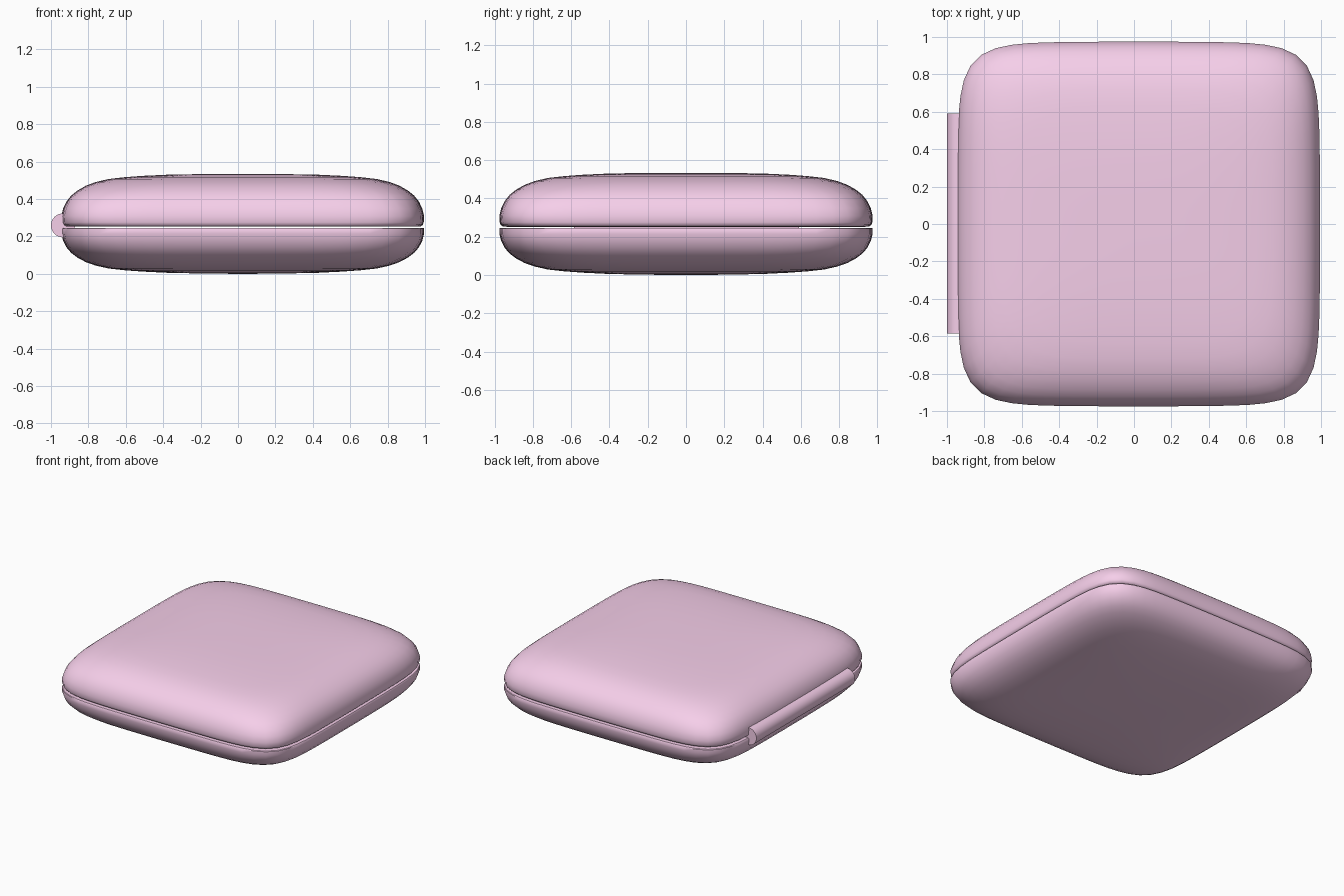
import bpy, bmesh, math

if "Cube" in bpy.data.objects:
    bpy.data.objects.remove(bpy.data.objects["Cube"])

pink = bpy.data.materials.new("pink_plastic")
pink.diffuse_color = (0.92, 0.62, 0.82, 1)
pink.use_nodes = True
pink.node_tree.nodes["Principled BSDF"].inputs["Base Color"].default_value = pink.diffuse_color

SEG = 96
CX, HX, HY = 0.025, 0.97, 0.975   # plan centre and half sizes


def finish(name, bm, angle=40):
    bmesh.ops.recalc_face_normals(bm, faces=bm.faces)
    me = bpy.data.meshes.new(name)
    bm.to_mesh(me)
    bm.free()
    ob = bpy.data.objects.new(name, me)
    bpy.context.collection.objects.link(ob)
    me.materials.append(pink)
    bpy.ops.object.select_all(action='DESELECT')
    ob.select_set(True)
    bpy.context.view_layer.objects.active = ob
    bpy.ops.object.shade_smooth_by_angle(angle=math.radians(angle))
    return ob


def ring(bm, r, z, n):
    """One rounded-square loop with gently bowed sides."""
    verts = []
    for i in range(SEG):
        a = 2 * math.pi * (i + 0.5) / SEG
        c, s = math.cos(a), math.sin(a)
        k = (abs(c) ** n + abs(s) ** n) ** (-1 / n)
        u, v = c * k, s * k
        x = u * (1 - 0.012 * v * v)
        y = v * (1 - 0.012 * u * u)
        verts.append(bm.verts.new((CX + HX * r * x, HY * r * y, z)))
    return verts


def pillow(name, profile):
    """Closed shell lofted through (scale, height) rings, squarer at the rim."""
    bm = bmesh.new()
    loops = [ring(bm, r, z, 2.5 + 4.8 * min(1, r) ** 2) for r, z in profile]
    for a, b in zip(loops, loops[1:]):
        for i in range(SEG):
            j = (i + 1) % SEG
            bm.faces.new((a[i], a[j], b[j], b[i]))
    bm.faces.new(loops[0])
    bm.faces.new(loops[-1])
    return finish(name, bm)


# drop from the crown of the dome, from middle to rim
dome = [(0.06, 0), (0.25, 0.001), (0.42, 0.004), (0.55, 0.010), (0.65, 0.017),
        (0.74, 0.027), (0.81, 0.043), (0.865, 0.063), (0.91, 0.088),
        (0.945, 0.115), (0.972, 0.148), (0.99, 0.185), (1.0, 0.225)]

# lid: domed top, edge tucked in at the seam
pillow("lid", [(r, 0.534 - d) for r, d in dome]
       + [(0.998, 0.275), (0.993, 0.262), (0.982, 0.254), (0.96, 0.252)])

# base: domed underside, crisp upper rim
pillow("base", [(r, 0.005 + d * 0.93 - 0.005 * (1 - r)) for r, d in dome]
       + [(1.0, 0.242), (0.997, 0.246)])

# hinge barrel along the left side
bm = bmesh.new()
bmesh.ops.create_cone(bm, cap_ends=True, segments=32,
                      radius1=0.064, radius2=0.064, depth=1.175)
for v in bm.verts:
    x, y, z = v.co
    v.co = (x - 0.936, z + 0.003, y + 0.259)
finish("hinge", bm)
